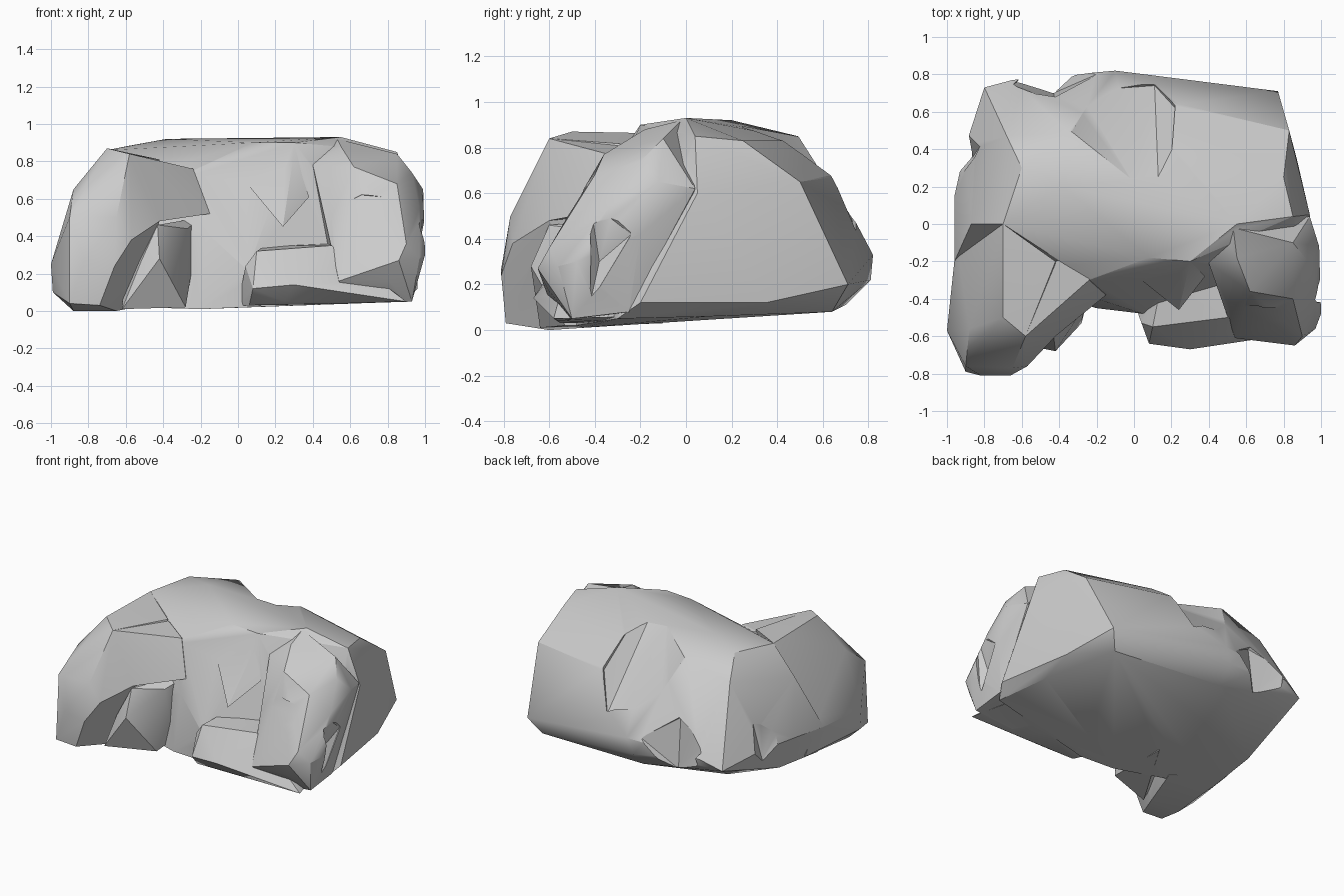
import bpy, bmesh, math


def hull(name, points):
    """Faceted stone lump: convex hull of a few corner points."""
    bm = bmesh.new()
    for p in points:
        bm.verts.new(p)
    res = bmesh.ops.convex_hull(bm, input=bm.verts)
    loose = {v for v in res["geom_interior"] + res["geom_unused"]
             if isinstance(v, bmesh.types.BMVert) and v.is_valid}
    bmesh.ops.delete(bm, geom=list(loose), context='VERTS')
    bmesh.ops.recalc_face_normals(bm, faces=bm.faces)
    me = bpy.data.meshes.new(name)
    bm.to_mesh(me)
    bm.free()
    ob = bpy.data.objects.new(name, me)
    bpy.context.collection.objects.link(ob)
    return ob


def combine(base, other, op):
    """Apply a boolean to the base and remove the helper lump."""
    mod = base.modifiers.new(other.name, 'BOOLEAN')
    mod.operation, mod.solver, mod.object = op, 'EXACT', other
    bpy.context.view_layer.objects.active = base
    bpy.ops.object.modifier_apply(modifier=mod.name)
    bpy.data.objects.remove(other)


# Main mass: flat top, steep front, sloping back
boulder = hull("boulder", [
    (-.88, -.25, .03), (-.85, .15, .06), (-.72, .55, .13), (-.15, .70, .11),
    (.70, .64, .08), (.84, .1, .06), (.9, -.3, .05), (-.2, -.45, .01), (.05, -.48, .02),
    (.05, -.48, .22), (-.17, -.41, .42),
    (.77, .71, .2), (.3, .76, .25), (-.1, .82, .33), (-.15, .81, .22),
    (-.65, .77, .3), (-.8, .73, .24), (-.9, .42, .3), (-.96, .15, .3),
    (-.96, -.2, .25), (.87, .35, .12), (.96, -.2, .12),
    (-.87, 0, .66), (-.7, 0, .86), (-.6, .3, .88), (-.68, .47, .75),
    (-.38, .2, .92), (-.35, .49, .85), (-.15, .53, .83), (.24, .64, .67),
    (-.24, -.3, .75), (.08, -.18, .9), (.3, -.2, .9), (.55, 0, .93), (.85, .04, .85),
    (.8, .25, .83), (.83, .5, .65), (.94, .05, .6)])

# Chip missing from the top of the back
combine(boulder, hull("back_chip", [
    (-.02, .24, .9), (.13, .24, .9), (.2, .36, .87), (-.15, .53, .76), (-.36, .51, .85),
    (-.04, .5, .7), (.1, .58, .6), (.22, .62, .66), (.11, .74, .42), (-.1, .74, .54), (-.3, .71, .58),
    (-.3, .9, 1), (.22, .85, 1), (.1, .24, 1)]), 'DIFFERENCE')

# Hollows in the left side and the back left corner
combine(boulder, hull("side_hollow", [
    (-.96, .2, .5), (-.86, .36, .2), (-.85, .36, .45), (-.9, .5, .25), (-.8, .45, .66),
    (-1.1, .2, .2), (-1.1, .5, .2), (-1.1, .4, .7)]), 'DIFFERENCE')
combine(boulder, hull("back_hollow", [
    (-.66, .74, .4), (-.43, .70, .15), (-.42, .66, .5), (-.2, .8, .35), (-.6, .77, .15),
    (-.43, .95, .1), (-.43, .9, .6)]), 'DIFFERENCE')

# Left front lobe
left_lobe = hull("left_lobe", [
    (-.7, -.5, .87), (-.58, -.6, .84), (-.88, -.56, .65), (-.66, -.69, .64),
    (-.9, -.76, .5), (-.65, -.77, .5), (-.82, -.81, .27), (-.66, -.81, .24),
    (-.57, -.76, .38), (-1, -.57, .25), (-.99, -.57, .1), (-.9, -.79, .04),
    (-.74, -.79, .03), (-.88, -.6, 0), (-.65, -.6, 0), (-.55, -.3, .02), (-.42, -.6, .48),
    (-.42, -.2, .81), (-.7, 0, .86), (-.95, -.1, .25), (-.88, -.1, .05)])

# Spurs filling the inside of the left lobe
spur_top = hull("spur_top", [
    (-.58, -.6, .84), (-.4, -.46, .76), (-.24, -.3, .76), (-.15, -.38, .52),
    (-.42, -.6, .48), (-.6, -.3, .5), (-.2, -.1, .6), (-.42, -.2, .8)])
spur_foot = hull("spur_foot", [
    (-.43, -.6, .46), (-.27, -.45, .44), (-.42, -.68, .28), (-.52, -.64, .26),
    (-.28, -.53, .02), (-.62, -.64, .01), (-.3, -.1, .03), (-.6, -.2, .4), (-.2, -.2, .5)])

# Right front lobe
right_lobe = hull("right_lobe", [
    (.53, -.02, .92), (.55, -.18, .88), (.4, -.21, .78), (.62, -.36, .77), (.85, -.1, .84),
    (.85, -.4, .68), (.93, -.2, .74), (.99, -.12, .65), (.94, .04, .62), (.5, -.42, .5),
    (.54, -.61, .16), (.53, -.5, .34), (.9, -.6, .36), (.8, -.6, .17),
    (.86, -.65, .27), (.97, -.56, .28), (1, -.48, .3), (.93, -.5, .05),
    (.6, -.52, .04), (.97, -.33, .55), (.98, -.2, .42), (.93, -.25, .08), (.5, -.1, .1)])

# Wedges broken out of the right lobe
wedges = [
    hull("front_wedge", [(.5, -.44, .54), (.9, -.62, .37), (.52, -.56, .34), (.66, -.43, .62),
                         (.88, -.47, .6), (.7, -.8, .36), (.7, -.8, .7)]),
    hull("side_wedge", [(.99, -.42, .56), (.93, -.38, .3), (.98, -.24, .42), (.96, -.42, .12),
                        (1.1, -.4, .1), (1.1, -.3, .6)])]
for w in wedges:
    combine(right_lobe, w, 'DIFFERENCE')

# Low ledge at the foot of the front
front_ledge = hull("front_ledge", [
    (.08, -.64, .12), (.3, -.67, .14), (.1, -.55, .32), (.5, -.5, .35),
    (.04, -.53, .24), (.06, -.55, .03), (.25, -.58, .05), (.55, -.56, .04),
    (.6, -.61, .1), (.9, -.58, .05), (.8, -.2, .06), (.2, -.2, .03),
    (.15, -.3, .35), (.5, -.3, .36), (0, -.42, .03)])

# Small fin on the front face
front_fin = hull("front_fin", [
    (.04, -.3, .69), (.24, -.46, .45), (.38, -.28, .61), (.3, -.2, .85), (.2, -.1, .5)])

for lump in (left_lobe, spur_top, spur_foot, right_lobe, front_ledge, front_fin):
    combine(boulder, lump, 'UNION')

# Soften shallow edges, keep the broken ones crisp
bpy.ops.object.select_all(action='DESELECT')
boulder.select_set(True)
bpy.context.view_layer.objects.active = boulder
bpy.ops.object.shade_smooth_by_angle(angle=math.radians(28))
